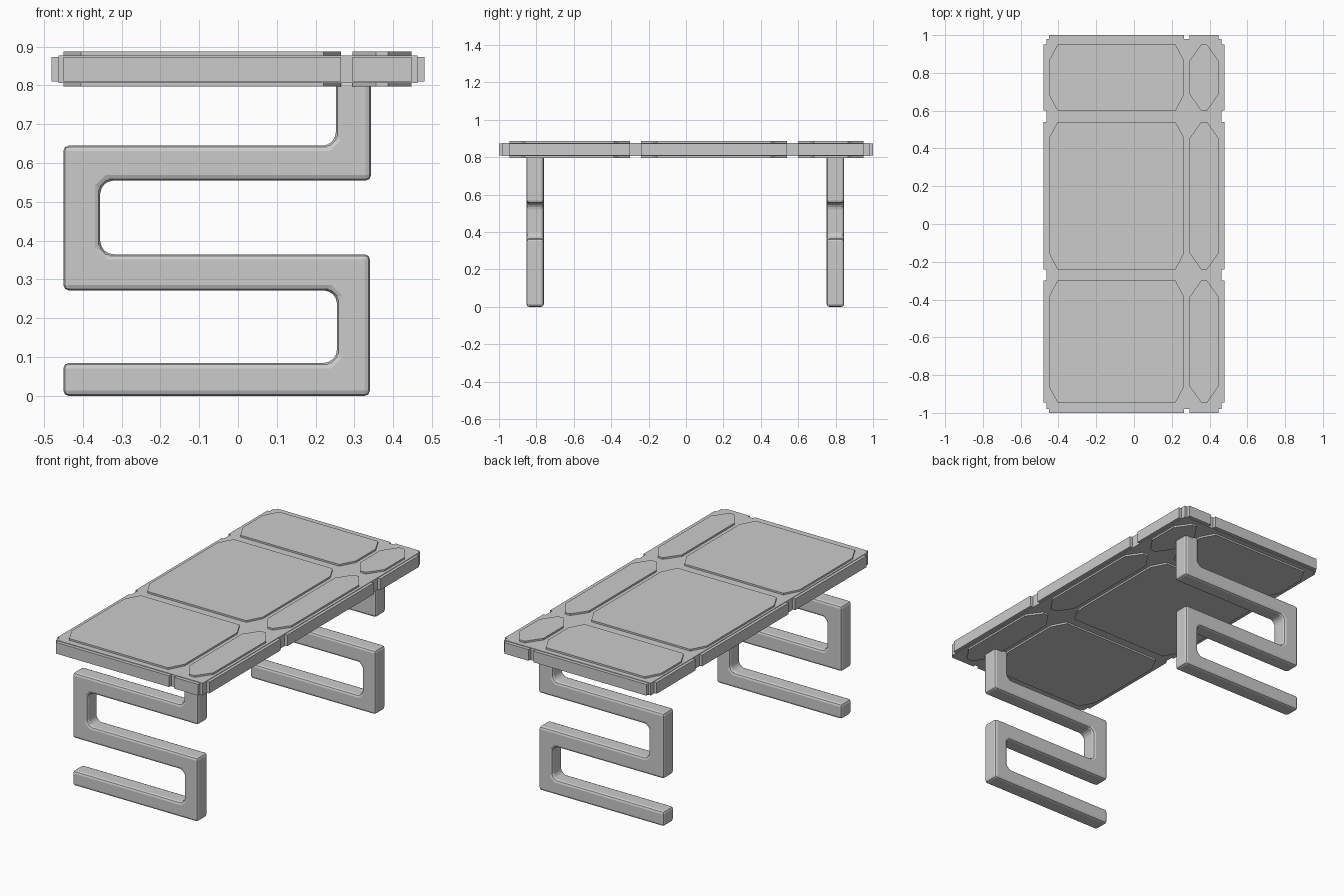
import bpy, bmesh

if "Cube" in bpy.data.objects:
    bpy.data.objects.remove(bpy.data.objects["Cube"])


def prism(name, pts, axis, lo, hi, bevel=0.0):
    """Extrude a 2D outline: axis 'z' takes (x, y) points, 'y' takes (x, z)."""
    bm = bmesh.new()
    to3d = (lambda p: (p[0], p[1], lo)) if axis == 'z' else (lambda p: (p[0], lo, p[1]))
    face = bm.faces.new([bm.verts.new(to3d(p)) for p in pts])
    ext = bmesh.ops.extrude_face_region(bm, geom=[face])
    d = hi - lo
    verts = [g for g in ext["geom"] if isinstance(g, bmesh.types.BMVert)]
    bmesh.ops.translate(bm, verts=verts, vec=(0, 0, d) if axis == 'z' else (0, d, 0))
    bmesh.ops.recalc_face_normals(bm, faces=bm.faces)
    me = bpy.data.meshes.new(name)
    bm.to_mesh(me)
    bm.free()
    ob = bpy.data.objects.new(name, me)
    bpy.context.collection.objects.link(ob)
    if bevel:
        m = ob.modifiers.new("bevel", 'BEVEL')
        m.width, m.segments, m.limit_method = bevel, 2, 'ANGLE'
    return ob


def rect(x0, x1, y0, y1):
    return [(x0, y0), (x1, y0), (x1, y1), (x0, y1)]


def octagon(x0, x1, y0, y1, cx, cy):
    return [(x0 + cx, y0), (x1 - cx, y0), (x1, y0 + cy), (x1, y1 - cy),
            (x1 - cx, y1), (x0 + cx, y1), (x0, y1 - cy), (x0, y0 + cy)]


# Core slab of the table top
prism("top_slab", rect(-0.463, 0.463, -0.98, 0.98), 'z', 0.807, 0.877)

cols = [(-0.45, 0.265, 0.045), (0.295, 0.447, 0.06)]
rows = [(-0.945, -0.30), (-0.24, 0.54), (0.60, 0.95)]

# Raised panels, standing proud above and below the slab
for i, (x0, x1, cx) in enumerate(cols):
    for j, (y0, y1) in enumerate(rows):
        prism(f"panel_{i}_{j}", octagon(x0, x1, y0, y1, cx, 0.085), 'z', 0.797, 0.887)

# Raised strips around the slab edge
for s, side in ((-1, "left"), (1, "right")):
    for j, (y0, y1) in enumerate(rows):
        a, b = sorted((s * 0.455, s * 0.48))
        prism(f"{side}_edge_{j}", rect(a, b, y0, y1), 'z', 0.81, 0.874)
for s, side in ((-1, "front"), (1, "back")):
    for i, (x0, x1, _) in enumerate(cols):
        a, b = sorted((s * 0.97, s * 1.0))
        prism(f"{side}_edge_{i}", rect(x0, x1, a, b), 'z', 0.81, 0.874)

# Serpentine legs; inner corners (flag: signs toward both arms) are cut
outline = [
    (-0.45, 0.0), (0.34, 0.0), (0.34, 0.365),
    (-0.335, 0.365), (-0.355, 0.385), (-0.355, 0.535), (-0.335, 0.555),
    (0.343, 0.555), (0.343, 0.815), (0.252, 0.815),
    (0.252, 0.665), (0.232, 0.645),
    (-0.45, 0.645), (-0.45, 0.272),
    (0.235, 0.272), (0.255, 0.252), (0.255, 0.105), (0.235, 0.085),
    (-0.45, 0.085),
]
for name, y0, y1 in (("front_leg", -0.853, -0.76), ("back_leg", 0.752, 0.845)):
    prism(name, outline, 'y', y0, y1, 0.014)
